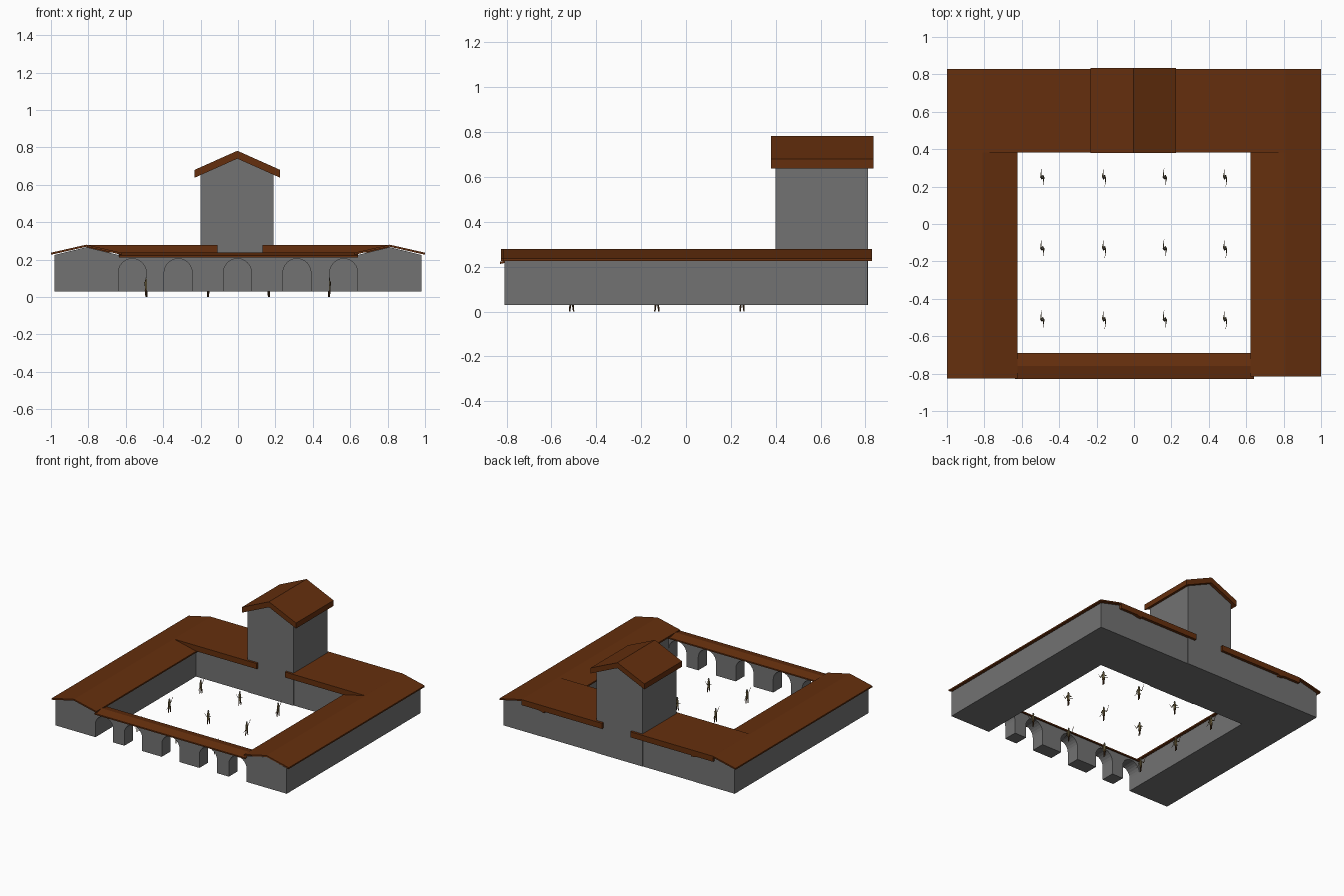
import bpy, bmesh, math
from mathutils import Vector, Matrix

cube = bpy.data.objects.get("Cube")
if cube:
    bpy.data.objects.remove(cube, do_unlink=True)


def material(name, r, g, b):
    m = bpy.data.materials.new(name)
    m.use_nodes = True
    m.diffuse_color = (r, g, b, 1)
    m.node_tree.nodes["Principled BSDF"].inputs["Base Color"].default_value = (r, g, b, 1)
    return m


STONE = material("grey stone", 0.17, 0.17, 0.17)
TILE = material("brown roof tile", 0.13, 0.028, 0.004)
CLOTH = material("khaki cloth", 0.2, 0.15, 0.06)
LEATHER = material("dark brown leather", 0.07, 0.03, 0.01)
STEEL = material("steel", 0.3, 0.3, 0.28)


def finish(name, bm, mat):
    bmesh.ops.recalc_face_normals(bm, faces=bm.faces)
    mesh = bpy.data.meshes.new(name)
    bm.to_mesh(mesh)
    bm.free()
    mesh.materials.append(mat)
    obj = bpy.data.objects.new(name, mesh)
    bpy.context.collection.objects.link(obj)
    return obj


def prism(name, profile, start, end, mat, axis="y"):
    """Extrude a profile (across, z) along the y or x axis."""
    bm = bmesh.new()
    place = (lambda a, z: (a, start, z)) if axis == "y" else (lambda a, z: (start, a, z))
    face = bm.faces.new([bm.verts.new(place(a, z)) for a, z in profile])
    out = bmesh.ops.extrude_face_region(bm, geom=[face])["geom"]
    step = Vector((0, end - start, 0) if axis == "y" else (end - start, 0, 0))
    bmesh.ops.translate(bm, vec=step, verts=[v for v in out if isinstance(v, bmesh.types.BMVert)])
    return finish(name, bm, mat)


def box(name, x0, x1, y0, y1, z0, z1, mat):
    return prism(name, [(x0, z0), (x1, z0), (x1, z1), (x0, z1)], y0, y1, mat)


def gable_roof(a0, a1, eave, ridge, thick):
    """Folded sheet profile with its ridge halfway across."""
    mid = (a0 + a1) / 2
    return [(a0, eave), (mid, ridge), (a1, eave),
            (a1, eave - thick), (mid, ridge - thick), (a0, eave - thick)]


def house(a0, a1, eave, ridge):
    return [(a0, BASE), (a1, BASE), (a1, eave), ((a0 + a1) / 2, ridge), (a0, eave)]


BASE = 0.03

# Side wings with shallow gable roofs, and the flat back roofs beside the tower
for side, s, front in (("left", 1, -0.815), ("right", -1, -0.825)):
    prism(side + "_wing_wall", house(s * 0.64, s * 0.98, 0.225, 0.267), -0.81, 0.81, STONE)
    prism(side + "_wing_roof", gable_roof(s * 0.622, s, 0.237, 0.28, 0.011), front, 0.83, TILE)
    inner = 0.13 if s > 0 else -0.11
    x0, x1 = sorted((inner, s * 0.81))
    box(side + "_back_roof", x0, x1, 0.383, 0.83, 0.237, 0.2795, TILE)

# Back wing and tower
box("back_wing_wall", -0.64, 0.64, 0.405, 0.808, BASE, 0.237, STONE)
prism("tower_wall", house(-0.2, 0.19, 0.66, 0.74), 0.4, 0.811, STONE)
prism("tower_roof", gable_roof(-0.232, 0.225, 0.68, 0.782, 0.042), 0.38, 0.835, TILE)

# Front arcade: one outline dipping down at each pier
RADIUS, SPRING = 0.075, 0.13
centres = [-0.565, -0.32, -0.003, 0.315, 0.565]
outline = [(0.64, 0.22), (-0.64, 0.22)]
for i, c in enumerate(centres):
    if i:
        outline.append((c - RADIUS, BASE))
    for k in range(13):
        t = math.pi * (1 - k / 12)
        outline.append((c + RADIUS * math.cos(t), SPRING + RADIUS * math.sin(t)))
    if i < len(centres) - 1:
        outline.append((c + RADIUS, BASE))
prism("arcade_wall", outline, -0.81, -0.705, STONE)
prism("arcade_roof", gable_roof(-0.83, -0.69, 0.222, 0.237, 0.01), -0.635, 0.642, TILE, "x")


# Sparring figures in the courtyard
def limb(bm, p, q, r0, r1, sides=6):
    p, q = Vector(p), Vector(q)
    turn = (q - p).to_track_quat("Z", "Y").to_matrix().to_4x4()
    bmesh.ops.create_cone(bm, cap_ends=True, segments=sides, radius1=r0, radius2=r1,
                          depth=(q - p).length, matrix=Matrix.Translation((p + q) / 2) @ turn)


def figure(tag, x, y, face):
    def add(part, mat, pieces):
        bm = bmesh.new()
        for p, q, r0, r1 in pieces:
            limb(bm, p, q, r0, r1)
        obj = finish(tag + part, bm, mat)
        obj.location = (x, y, 0)
        obj.rotation_euler.z = 0 if face < 0 else math.pi

    add("legs", LEATHER, [((0.003 * s, 0.009 * s, 0), (0.003 * s, 0.004 * s, 0.046), 0.003, 0.005)
                          for s in (-1, 1)])
    add("tunic", CLOTH, [((0, 0, 0.035), (0, 0, 0.082), 0.01, 0.008),
                         ((0.008, 0, 0.078), (0.007, -0.024, 0.062), 0.004, 0.003),
                         ((-0.008, 0, 0.078), (-0.006, 0.022, 0.062), 0.004, 0.003)])
    add("head", CLOTH, [((0, 0, 0.084), (0, 0, 0.098), 0.006, 0.006)])
    add("helmet", STEEL, [((0, 0, 0.096), (0, 0, 0.106), 0.007, 0.003)])
    add("sword", LEATHER, [((0.007, -0.022, 0.06), (0.004, -0.05, 0.1), 0.002, 0.001)])
    add("scabbard", LEATHER, [((-0.006, 0.01, 0.055), (-0.005, 0.042, 0.04), 0.002, 0.001)])


for row, y in enumerate((-0.51, -0.13, 0.25)):
    for col, x in enumerate((-0.49, -0.16, 0.165, 0.487)):
        figure("figure_%d_%d_" % (row + 1, col + 1), x, y, 1 if col % 2 == 0 else -1)
